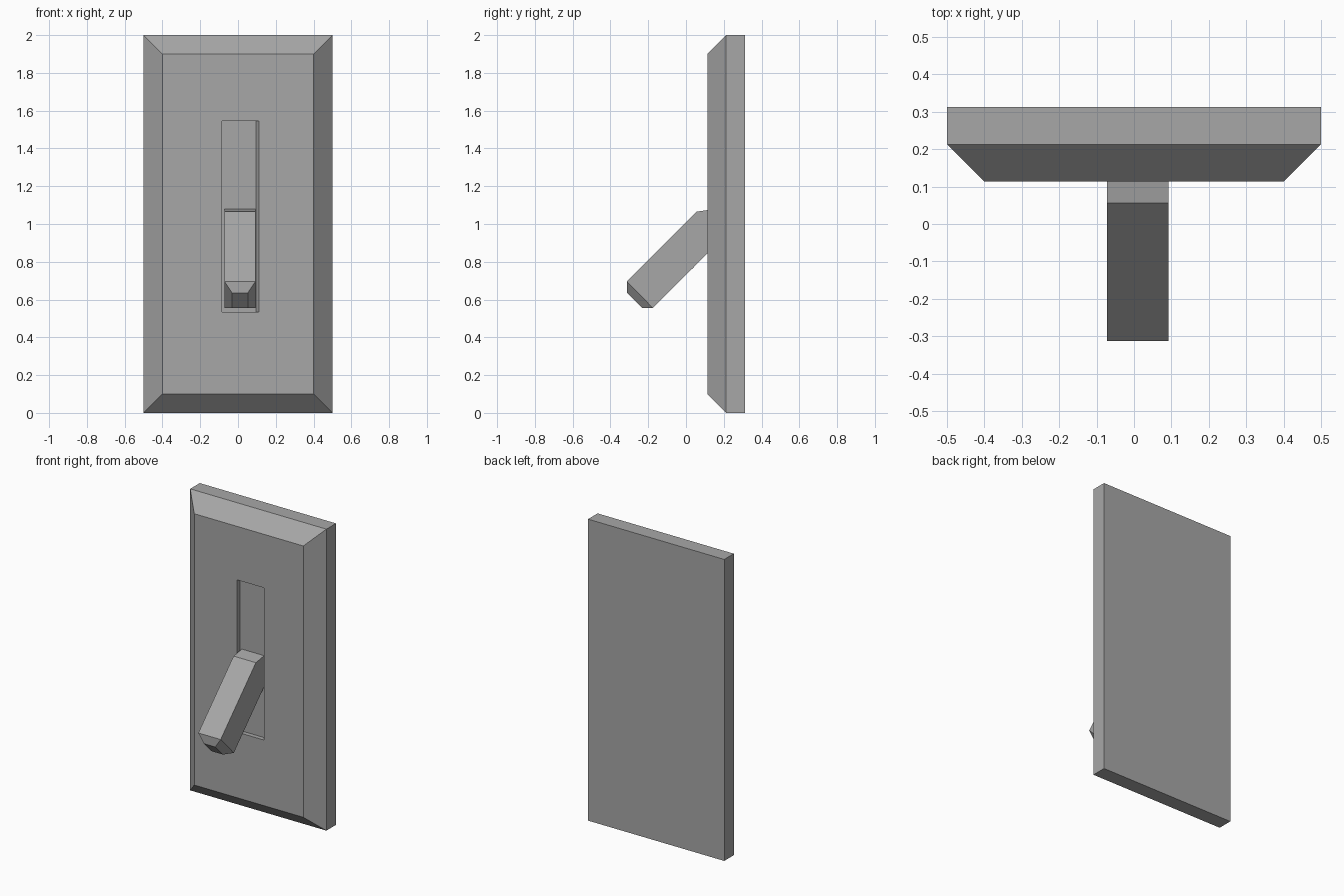
import bpy
import bmesh

cube = bpy.data.objects.get("Cube")
if cube:
    bpy.data.objects.remove(cube, do_unlink=True)

# Single grey plastic
grey = bpy.data.materials.new("grey plastic")
grey.use_nodes = True
colour = (0.39, 0.39, 0.39, 1)
grey.diffuse_color = colour
grey.node_tree.nodes["Principled BSDF"].inputs["Base Color"].default_value = colour


def rect(y, x0, x1, z0, z1):
    """Upright rectangle at depth y."""
    return [(x0, y, z0), (x1, y, z0), (x1, y, z1), (x0, y, z1)]


def loft(name, rings):
    """Skin a series of four-cornered rings and cap both ends."""
    bm = bmesh.new()
    loops = [[bm.verts.new(p) for p in ring] for ring in rings]
    for a, b in zip(loops, loops[1:]):
        for i in range(4):
            j = (i + 1) % 4
            bm.faces.new((a[i], a[j], b[j], b[i]))
    bm.faces.new(loops[0])
    bm.faces.new(loops[-1])
    bmesh.ops.recalc_face_normals(bm, faces=bm.faces)
    mesh = bpy.data.meshes.new(name)
    bm.to_mesh(mesh)
    bm.free()
    mesh.materials.append(grey)
    obj = bpy.data.objects.new(name, mesh)
    bpy.context.collection.objects.link(obj)
    return obj


# Wall plate: square back, chamfered front, shallow slot with one sloping side
BACK, MID, FRONT, FLOOR = 0.313, 0.213, 0.113, 0.143
loft("wall_plate", [
    rect(BACK, -0.5, 0.5, 0, 2),
    rect(MID, -0.5, 0.5, 0, 2),
    rect(FRONT, -0.4, 0.4, 0.1, 1.9),
    rect(FRONT, -0.085, 0.11, 0.535, 1.545),
    rect(FLOOR, -0.085, 0.095, 0.535, 1.545),
])


def section(low, high, half, centre=0.01):
    """Lever cross-section between a lower and an upper (y, z) point."""
    left, right = centre - half, centre + half
    return [(left, *low), (right, *low), (right, *high), (left, *high)]


# Toggle lever: rooted in the slot, slanting down to a tapered tip
loft("toggle_lever", [
    section((FLOOR + 0.005, 0.878), (FLOOR + 0.005, 1.079), 0.082),
    section((0.04, 0.77), (0.056, 1.065), 0.082),
    section((-0.175, 0.555), (-0.313, 0.696), 0.082),
    section((-0.232, 0.555), (-0.313, 0.636), 0.042),
])
